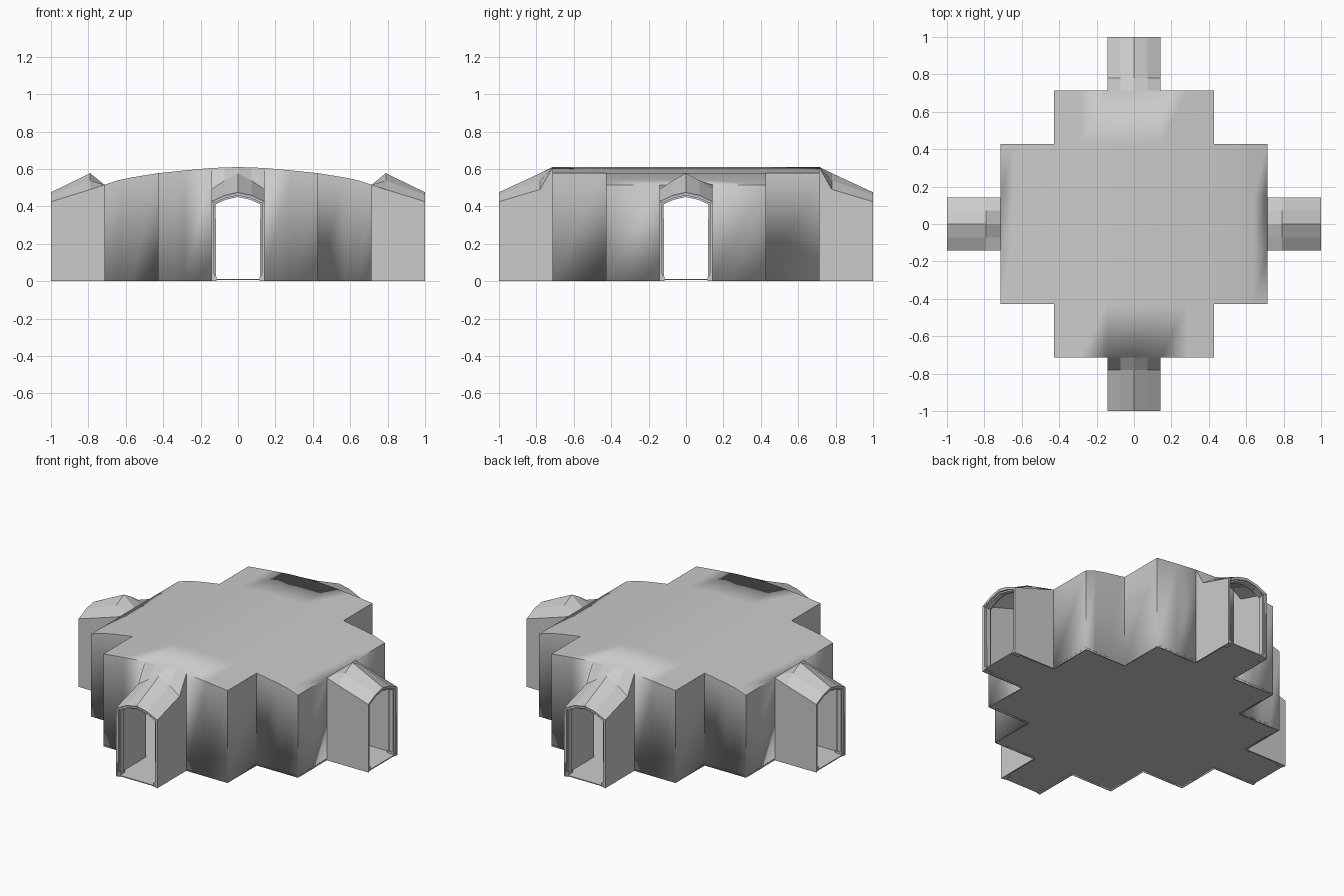
import bpy, bmesh, math
from mathutils import Matrix

if "Cube" in bpy.data.objects:
    bpy.data.objects.remove(bpy.data.objects["Cube"])

A, B, C = 1 / 7, 3 / 7, 5 / 7          # plan module lines
HALF = [(0, .61), (A, .605), (2 / 7, .592), (B, .577), (.571, .554), (.643, .539), (C, .515)]

plaster = bpy.data.materials.new("grey plaster")
plaster.diffuse_color = (.6, .6, .6, 1)
plaster.use_nodes = True
plaster.node_tree.nodes["Principled BSDF"].inputs["Base Color"].default_value = plaster.diffuse_color


def finish(bm, name, thickness=0, smooth=False, rot=0):
    bm.transform(Matrix.Rotation(rot, 4, 'Z'))
    me = bpy.data.meshes.new(name)
    bm.to_mesh(me)
    bm.free()
    me.materials.append(plaster)
    ob = bpy.data.objects.new(name, me)
    bpy.context.collection.objects.link(ob)
    if thickness:
        mod = ob.modifiers.new("thickness", 'SOLIDIFY')
        mod.thickness = thickness
        mod.offset = -1
    if smooth:
        bpy.ops.object.select_all(action='DESELECT')
        ob.select_set(True)
        bpy.context.view_layer.objects.active = ob
        bpy.ops.object.shade_smooth_by_angle(angle=math.radians(15))
    return ob


def add_box(bm, lo, hi):
    size = [h - l for l, h in zip(lo, hi)]
    mid = [(h + l) / 2 for l, h in zip(lo, hi)]
    bmesh.ops.create_cube(bm, size=1, matrix=Matrix.Translation(mid) @ Matrix.Diagonal((*size, 1)))


def stepped_plan(height):
    """Sheet over the stepped cross plan; height is a function of x."""
    bm = bmesh.new()
    xs = sorted({s * x for x, _ in HALF for s in (-1, 1)})
    ys = [-C, -B, -A, A, B, C]
    for x0, x1 in zip(xs, xs[1:]):
        for y0, y1 in zip(ys, ys[1:]):
            if abs(x0 + x1) / 2 > B and abs(y0 + y1) / 2 > B:
                continue
            bm.faces.new([bm.verts.new((x, y, height(x)))
                          for x, y in ((x0, y0), (x1, y0), (x1, y1), (x0, y1))])
    bmesh.ops.remove_doubles(bm, verts=bm.verts, dist=1e-4)
    return bm


def roof_z(x):
    for (x0, z0), (x1, z1) in zip(HALF, HALF[1:]):
        if abs(x) <= x1 + 1e-6:
            return z0 + (z1 - z0) * (abs(x) - x0) / (x1 - x0)
    return HALF[-1][1]


# Hall: curved roof with walls dropped from its rim, open at the four passages
bm = stepped_plan(roof_z)
rim = []
for e in bm.edges:
    if e.is_boundary:
        m = (e.verts[0].co + e.verts[1].co) / 2
        if not ((abs(m.x) < A and abs(m.y) > C - .01) or (abs(m.y) < A and abs(m.x) > C - .01)):
            rim.append(e)
new = bmesh.ops.extrude_edge_only(bm, edges=rim)["geom"]
for v in new:
    if isinstance(v, bmesh.types.BMVert):
        v.co.z = 0
bmesh.ops.recalc_face_normals(bm, faces=bm.faces)
finish(bm, "hall_shell", .008, True)

# Hall floor
finish(stepped_plan(lambda x: .012), "hall_floor", .006)

# Four passages: gabled outer half that blends into the hall roof edge
for n, side in enumerate(("front", "right", "back", "left")):
    rot = n * math.pi / 2
    on_end = n % 2 == 0
    top = [roof_z(s) if on_end else HALF[-1][1] for s in (A, A / 2, 0)]
    knee = .78 if on_end else .79
    rings = [(1, .425, .459, .475), (knee, .49, .538, .577), (C, *top)]
    bm = bmesh.new()
    rows = []
    for d, eave, mid, apex in rings:
        half = [(A, 0), (A, eave), (A / 2, mid)]
        pts = [(-s, z) for s, z in half] + [(0, apex)] + half[::-1]
        rows.append([bm.verts.new((s, -d, z)) for s, z in pts])
    for r0, r1 in zip(rows, rows[1:]):
        for i in range(6):
            bm.faces.new((r0[i], r0[i + 1], r1[i + 1], r1[i]))
    finish(bm, side + "_passage", .008, rot=rot)

    # Passage floor
    bm = bmesh.new()
    add_box(bm, (-A + .008, -1, .006), (A - .008, -C, .012))
    finish(bm, side + "_passage_floor", rot=rot)

    # Door frame: stepped arch lining in two bands
    for k, (inset, d0, d1) in enumerate(((.007, .998, .95), (.016, .988, .96))):
        bm = bmesh.new()
        half = [(A - inset, 0), (A - inset, .425 - inset * .6), (A / 2, .459 - inset)]
        pts = [(-s, z) for s, z in half] + [(0, .475 - inset)] + half[::-1]
        r0, r1 = ([bm.verts.new((s, -d, z)) for s, z in pts] for d in (d0, d1))
        for i in range(6):
            bm.faces.new((r0[i], r0[i + 1], r1[i + 1], r1[i]))
        finish(bm, f"{side}_door_frame_{k + 1}", .009, rot=rot)

    # Post feet
    bm = bmesh.new()
    for s in (-1, 1):
        xs = sorted((s * .115, s * (A - .008)))
        add_box(bm, (xs[0], -.996, 0), (xs[1], -.95, .025))
    finish(bm, side + "_post_feet", rot=rot)
